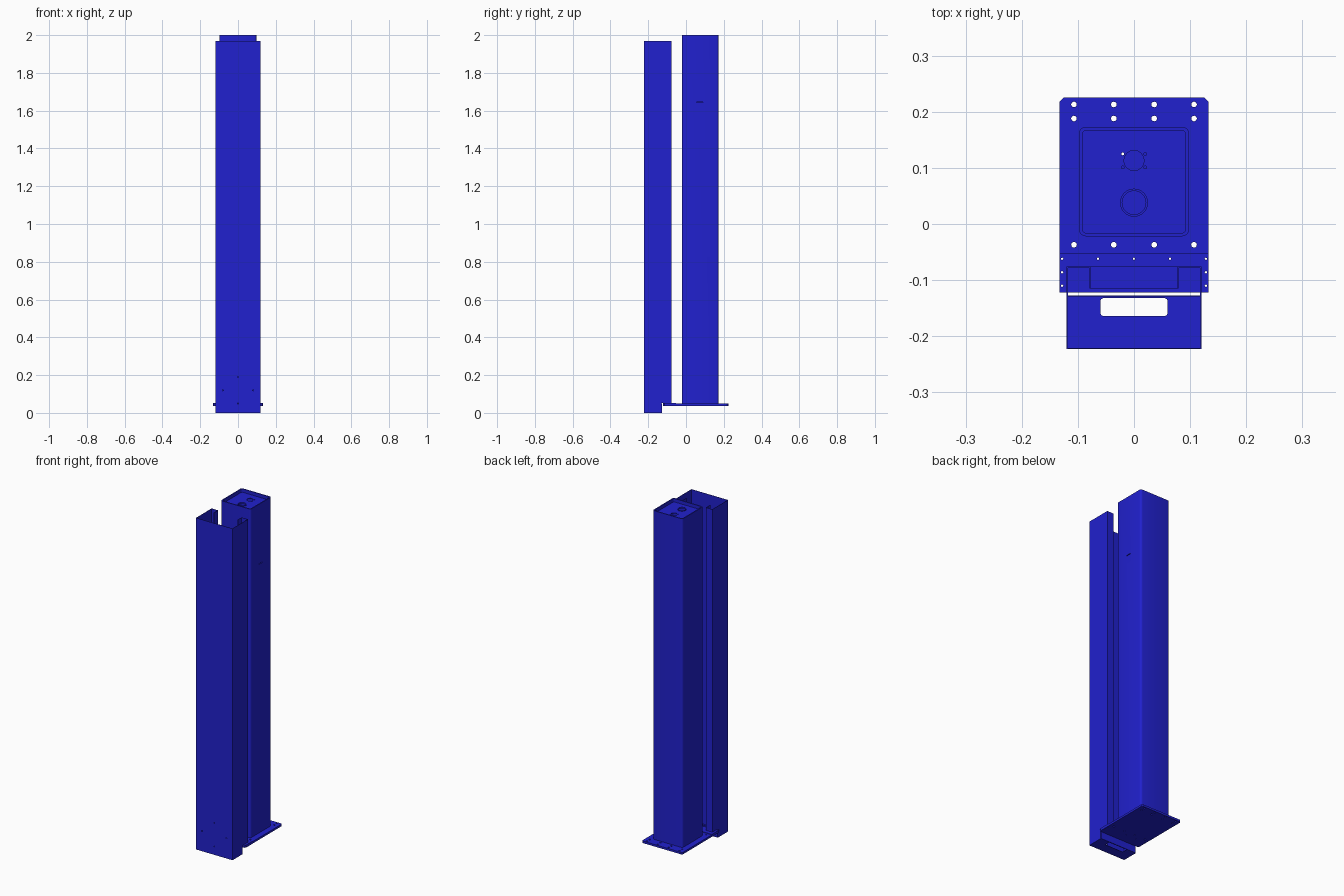
import bpy, bmesh, math

if "Cube" in bpy.data.objects:
    bpy.data.objects.remove(bpy.data.objects["Cube"])

blue = bpy.data.materials.new("blue_paint")
blue.diffuse_color = (0.015, 0.015, 0.62, 1)
blue.use_nodes = True
blue.node_tree.nodes["Principled BSDF"].inputs["Base Color"].default_value = blue.diffuse_color


def prism(name, pts, z0, z1):
    """Extrude a closed xy outline between two heights."""
    bm = bmesh.new()
    face = bm.faces.new([bm.verts.new((x, y, z0)) for x, y in pts])
    top = bmesh.ops.extrude_face_region(bm, geom=[face])["geom"]
    bmesh.ops.translate(bm, vec=(0, 0, z1 - z0),
                        verts=[v for v in top if isinstance(v, bmesh.types.BMVert)])
    bmesh.ops.recalc_face_normals(bm, faces=bm.faces)
    mesh = bpy.data.meshes.new(name)
    bm.to_mesh(mesh)
    bm.free()
    ob = bpy.data.objects.new(name, mesh)
    bpy.context.collection.objects.link(ob)
    mesh.materials.append(blue)
    return ob


def rounded(x0, x1, y0, y1, r=0, n=4):
    """Rectangle outline with rounded corners (n=1 gives chamfers)."""
    if r == 0:
        return [(x0, y0), (x1, y0), (x1, y1), (x0, y1)]
    pts = []
    for i, (cx, cy) in enumerate([(x1 - r, y1 - r), (x0 + r, y1 - r),
                                  (x0 + r, y0 + r), (x1 - r, y0 + r)]):
        for k in range(n + 1):
            a = math.pi / 2 * (i + k / n)
            pts.append((cx + r * math.cos(a), cy + r * math.sin(a)))
    return pts


def circle(x, y, r, n=16):
    return [(x + r * math.cos(2 * math.pi * k / n), y + r * math.sin(2 * math.pi * k / n))
            for k in range(n)]


def cut(ob, cutters):
    """Subtract the cutters, bake the result and remove them."""
    for c in cutters:
        m = ob.modifiers.new("cut", 'BOOLEAN')
        m.object, m.solver = c, 'EXACT'
    dg = bpy.context.evaluated_depsgraph_get()
    mesh = bpy.data.meshes.new_from_object(ob.evaluated_get(dg))
    ob.modifiers.clear()
    ob.data = mesh
    for c in cutters:
        bpy.data.objects.remove(c)


def holes(spots, r, z0, z1):
    return [prism("cutter", circle(x, y, r), z0, z1) for x, y in spots]


# Base plate with anchor holes
cols = (-0.107, -0.036, 0.036, 0.107)
plate = prism("base_plate", rounded(-0.133, 0.133, -0.122, 0.225, 0.007, 1), 0.037, 0.049)
bolts = [(x, y) for x in cols for y in (0.213, 0.188, -0.037)]
edge = [(x, -0.062) for x in (-0.128, -0.064, 0, 0.064, 0.128)]
edge += [(x, y) for x in (-0.128, 0.128) for y in (-0.086, -0.11)]
cut(plate, holes(bolts, 0.005, 0.03, 0.06) + holes(edge, 0.002, 0.03, 0.06)
    + holes([(-0.02, 0.125)], 0.0025, 0.03, 0.06))

# Thin sheet on the front of the plate
sheet = prism("front_sheet", rounded(-0.133, 0.133, -0.122, -0.052), 0.049, 0.052)
cut(sheet, holes(edge, 0.002, 0.03, 0.06)
    + [prism("cutter", rounded(-0.077, 0.077, -0.115, -0.077), 0.03, 0.06)])

# Square hollow column
column = prism("column", rounded(-0.098, 0.098, -0.022, 0.173, 0.012), 0.049, 2.0)
slit = prism("cutter", rounded(0.08, 0.12, 0.055, 0.09), 1.643, 1.647)
cut(column, [prism("cutter", rounded(-0.092, 0.092, -0.016, 0.167, 0.007), 0.0, 2.1), slit])

# Recessed column cap with cable openings
cap = prism("column_cap", rounded(-0.092, 0.092, -0.016, 0.167, 0.007), 1.976, 1.98)
screws = [(x, y) for x in (-0.02, 0.02) for y in (0.101, 0.125)]
cut(cap, holes([(0, 0.113)], 0.018, 1.9, 2.1) + holes(screws, 0.0025, 1.9, 2.1)
    + [prism("cutter", circle(0, 0.038, 0.021, 32), 1.9, 2.1)])

# Raised ring around the front opening
ring = prism("cable_ring", circle(0, 0.038, 0.025, 32), 1.974, 1.983)
cut(ring, [prism("cutter", circle(0, 0.038, 0.021, 32), 1.9, 2.1)])

# Folded sheet cover: front, sides, rear flanges and inward returns
t = 0.002
half = [(0.12, -0.223), (0.12, -0.076), (0.077, -0.076), (0.077, -0.115),
        (0.077 + t, -0.115), (0.077 + t, -0.076 - t), (0.12 - t, -0.076 - t),
        (0.12 - t, -0.223 + t)]
cover = prism("front_cover", half + [(-x, y) for x, y in reversed(half)], 0.0, 1.968)
under = prism("cutter", rounded(-0.2, 0.2, -0.131, 0), -0.1, 0.052)
rivets = []
for x, z in [(x, z) for x in (-0.08, 0, 0.08) for z in (0.05, 0.12, 0.19)]:
    if (x == 0) == (z == 0.12):
        continue
    c = prism("cutter", circle(0, 0, 0.003), -0.01, 0.01)
    c.rotation_euler = (math.pi / 2, 0, 0)
    c.location = (x, -0.223, z)
    rivets.append(c)
cut(cover, [under] + rivets)

# Cover floor with slot, and the upturned rear lip
floor = prism("cover_floor", rounded(-0.118, 0.118, -0.221, -0.127), 0.0, t)
cut(floor, [prism("cutter", rounded(-0.06, 0.06, -0.164, -0.132, 0.006), -0.1, 0.1)])
prism("cover_lip", rounded(-0.118, 0.118, -0.130, -0.127), t, 0.05)

# Smooth the rounded edges, keep folds sharp
for ob in bpy.context.collection.objects:
    ob.select_set(True)
bpy.context.view_layer.objects.active = column
bpy.ops.object.shade_smooth_by_angle(angle=math.radians(35))
